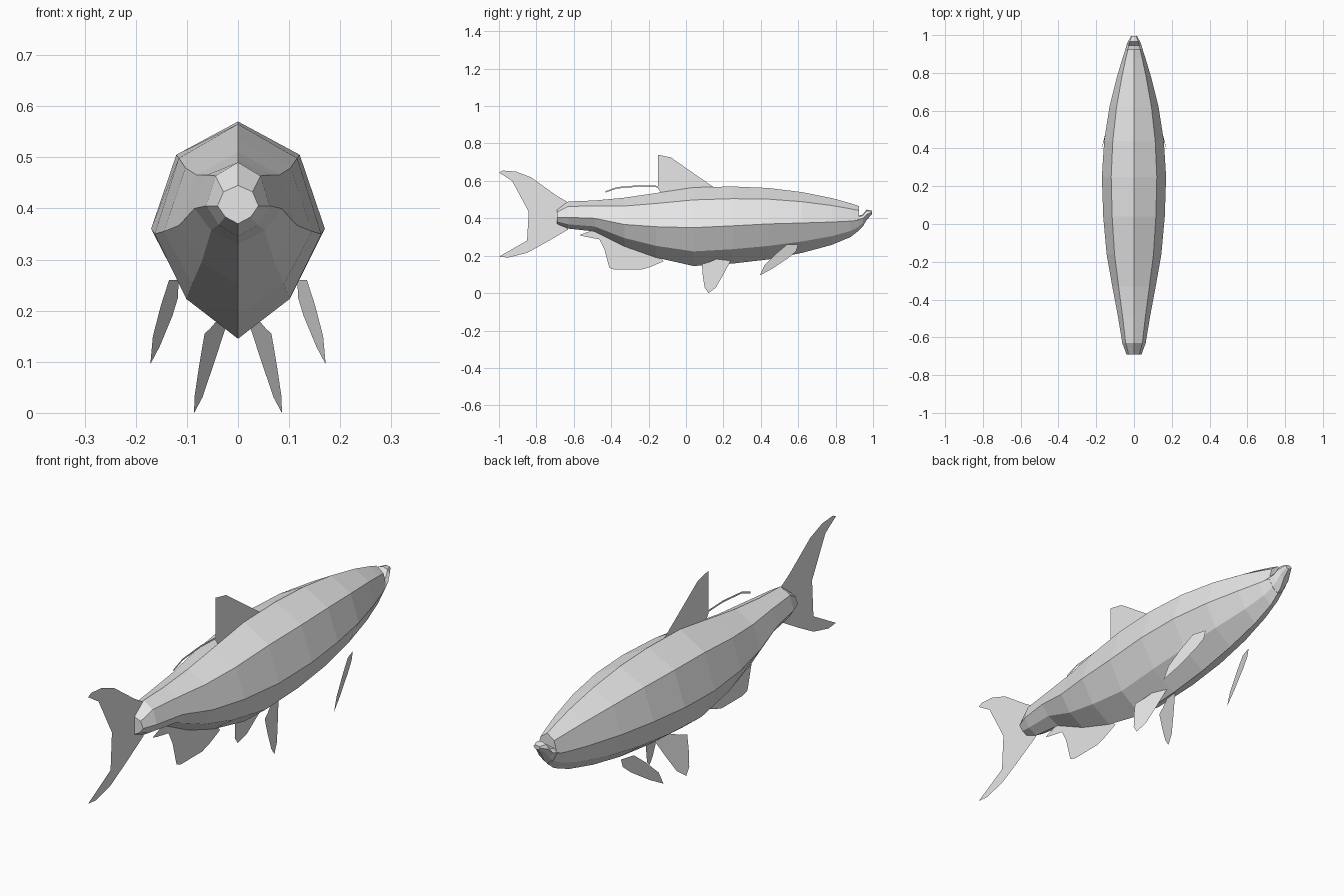
import bpy
import bmesh

default_cube = bpy.data.objects.get("Cube")
if default_cube:
    bpy.data.objects.remove(default_cube, do_unlink=True)

# One plain grey for the whole fish
grey = bpy.data.materials.new("plain grey")
grey.use_nodes = True
grey_colour = (0.8, 0.8, 0.8, 1)
grey.diffuse_color = grey_colour
grey.node_tree.nodes["Principled BSDF"].inputs["Base Color"].default_value = grey_colour


def finish(name, bm, fix_normals=False):
    """Turn a bmesh into a flat-shaded grey object."""
    if fix_normals:
        bmesh.ops.recalc_face_normals(bm, faces=bm.faces)
    mesh = bpy.data.meshes.new(name)
    bm.to_mesh(mesh)
    bm.free()
    mesh.materials.append(grey)
    obj = bpy.data.objects.new(name, mesh)
    bpy.context.collection.objects.link(obj)
    return obj


def cross_section(y, half_width, top, middle, bottom):
    """Eight-sided section with a ridge on the back and a keel below."""
    shoulder = middle + 0.69 * (top - middle)
    belly = bottom + 0.38 * (middle - bottom)
    side = [(0.71 * half_width, shoulder),
            (half_width, middle),
            (0.62 * half_width, belly)]
    points = [(0, top)] + side + [(0, bottom)]
    points += [(-x, z) for x, z in reversed(side)]
    return [(x, y, z) for x, z in points]


def loft(name, stations):
    """Skin a closed shape through a row of cross-sections."""
    bm = bmesh.new()
    rings = [[bm.verts.new(p) for p in cross_section(*s)] for s in stations]
    for ring, following in zip(rings, rings[1:]):
        for i, vert in enumerate(ring):
            bm.faces.new((vert, following[i], following[i - 1], ring[i - 1]))
    bm.faces.new(rings[0])
    bm.faces.new(rings[-1])
    return finish(name, bm, fix_normals=True)


def flat_fin(name, outline, across=lambda y, z: 0, mirror_sign=1):
    """Paper-thin fin from a side outline; across gives its sideways lean."""
    bm = bmesh.new()
    verts = [bm.verts.new((mirror_sign * across(y, z), y, z)) for y, z in outline]
    bm.faces.new(verts)
    bmesh.ops.triangulate(bm, faces=bm.faces)
    return finish(name, bm)


# Body: position along y, half width, back, flank and keel heights
loft("body", [
    (-.69, .04, .445, .405, .37),
    (-.63, .062, .49, .405, .345),
    (-.49, .085, .495, .4, .33),
    (-.33, .115, .51, .367, .25),
    (-.16, .145, .535, .355, .19),
    (.04, .163, .565, .35, .145),
    (.25, .17, .57, .36, .158),
    (.44, .158, .562, .37, .18),
    (.62, .13, .54, .375, .215),
    (.78, .09, .508, .38, .258),
    (.88, .06, .48, .385, .3),
    (.925, .045, .465, .39, .335),
])

# Upturned lower jaw in front of the mouth gap
loft("lower_jaw", [
    (.9, .053, .41, .388, .315),
    (.945, .04, .42, .4, .355),
    (.965, .032, .447, .42, .39),
    (.995, .016, .44, .433, .422),
])

# Fins on the centre line
flat_fin("tail_fin", [
    (-.63, .485), (-.69, .52), (-.83, .62), (-.91, .65), (-.98, .655),
    (-1, .645), (-.93, .6), (-.86, .53), (-.8, .45), (-.78, .41),
    (-.8, .36), (-.85, .28), (-.92, .22), (-1, .195), (-.95, .19),
    (-.85, .215), (-.75, .27), (-.63, .34),
])
flat_fin("dorsal_fin", [
    (.15, .565), (.07, .62), (-.03, .69), (-.08, .725), (-.15, .74),
    (-.11, .7), (-.1, .65), (-.11, .6), (-.15, .56), (-.13, .53), (.04, .55),
])
flat_fin("anal_fin", [
    (-.57, .31), (-.54, .302), (-.45, .285), (-.41, .25), (-.41, .135),
    (-.38, .125), (-.24, .125), (-.19, .14), (-.12, .17), (-.16, .22),
    (-.33, .28), (-.49, .34),
])

# Long trailing ray behind the dorsal fin
ray = [(-.13, .573), (-.25, .577), (-.37, .567), (-.43, .545)]
flat_fin("dorsal_ray", ray + [(y, z - .008) for y, z in reversed(ray)])

# Paired fins, splayed outward toward their trailing edges
pectoral = [(.6, .26), (.54, .26), (.48, .21), (.42, .15), (.395, .095),
            (.46, .13), (.55, .19), (.59, .225)]
pelvic = [(.24, .175), (.2, .1), (.16, .03), (.12, 0), (.1, .03),
          (.09, .09), (.085, .155), (.12, .165), (.17, .185)]
for side, sign in (("left", 1), ("right", -1)):
    flat_fin(side + "_pectoral_fin", pectoral,
             lambda y, z: .125 - .31 * (y - .57) + .05 * (z - .25), sign)
    flat_fin(side + "_pelvic_fin", pelvic,
             lambda y, z: .045 - .26 * (y - .16) - .19 * (z - .16), sign)
